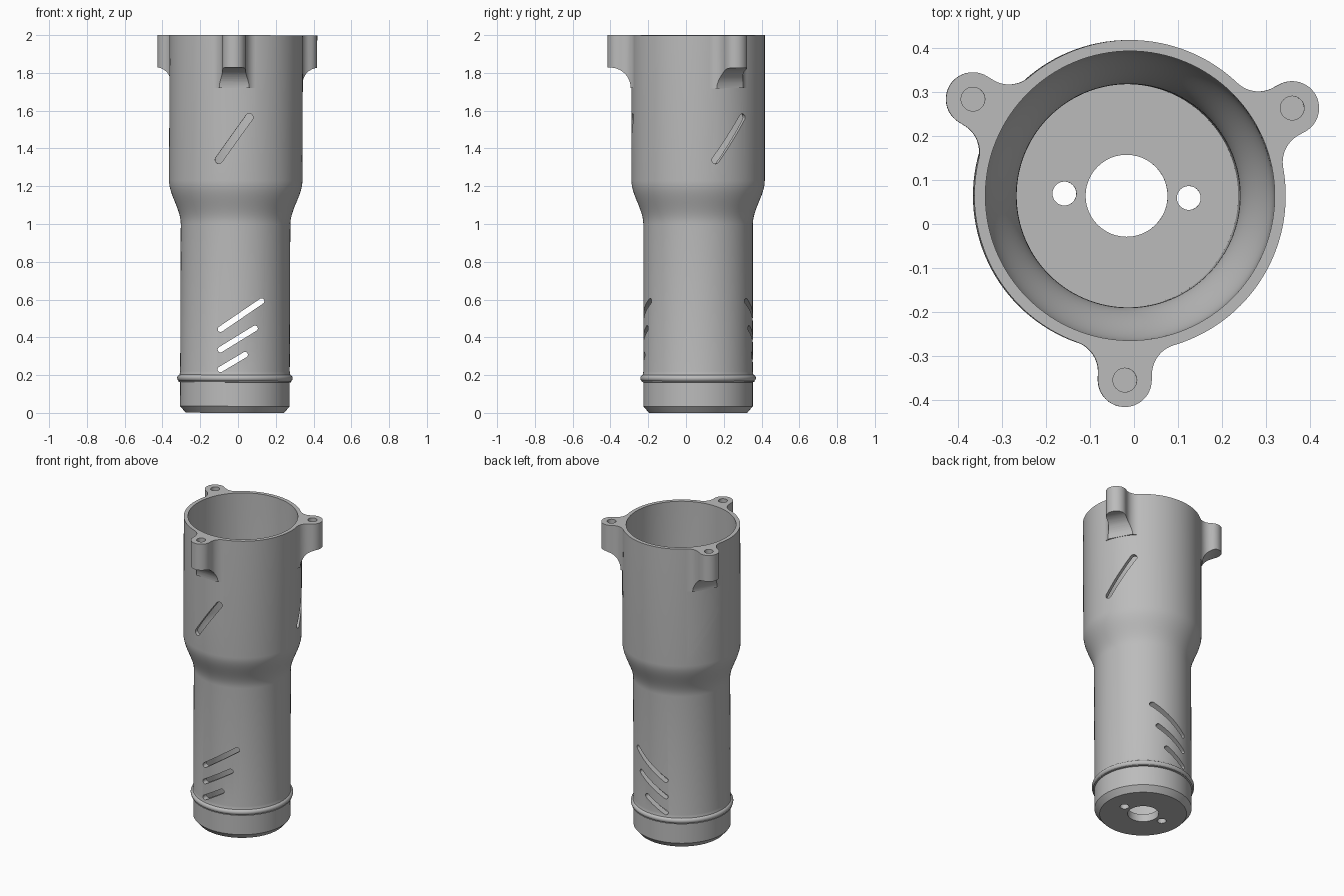
import bpy, bmesh, math
from math import sin, cos, pi, radians
from mathutils import Matrix

if "Cube" in bpy.data.objects:
    bpy.data.objects.remove(bpy.data.objects["Cube"])

SEGMENTS = 128
BODY_R, NECK_R = 0.353, 0.29
BORE_R, NECK_BORE_R = 0.328, 0.253
LUG_ANGLES = [radians(28.4 + 120 * i) for i in range(3)]
UPRIGHT = Matrix.Rotation(pi / 2, 4, 'X')   # stands a flat outline up, facing the front

grey = bpy.data.materials.new("plain grey")
grey.use_nodes = True
grey.diffuse_color = (0.5, 0.5, 0.5, 1)
grey.node_tree.nodes["Principled BSDF"].inputs["Base Color"].default_value = (0.5, 0.5, 0.5, 1)


def finish(name, bm):
    bmesh.ops.recalc_face_normals(bm, faces=bm.faces)
    mesh = bpy.data.meshes.new(name)
    bm.to_mesh(mesh)
    bm.free()
    mesh.materials.append(grey)
    obj = bpy.data.objects.new(name, mesh)
    bpy.context.collection.objects.link(obj)
    return obj


def arc(cx, cy, r, start, end, steps=14):
    return [(cx + r * cos(start + (end - start) * i / steps),
             cy + r * sin(start + (end - start) * i / steps)) for i in range(steps + 1)]


def lathe(name, profile):
    """Closed solid turned about z from (radius, z) points."""
    bm = bmesh.new()
    rings = [[bm.verts.new((r * cos(2 * pi * i / SEGMENTS), r * sin(2 * pi * i / SEGMENTS), z))
              for i in range(SEGMENTS)] for r, z in profile]
    for a, b in zip(rings, rings[1:]):
        for i in range(SEGMENTS):
            j = (i + 1) % SEGMENTS
            bm.faces.new((a[i], a[j], b[j], b[i]))
    bm.faces.new(rings[0])
    bm.faces.new(rings[-1])
    return finish(name, bm)


def prism(name, outline, low, high, matrix=Matrix()):
    bm = bmesh.new()
    face = bm.faces.new([bm.verts.new((x, y, low)) for x, y in outline])
    new = bmesh.ops.extrude_face_region(bm, geom=[face])["geom"]
    bmesh.ops.translate(bm, vec=(0, 0, high - low),
                        verts=[v for v in new if isinstance(v, bmesh.types.BMVert)])
    bm.transform(matrix)
    return finish(name, bm)


def combine(target, tool, operation):
    bpy.context.view_layer.objects.active = target
    mod = target.modifiers.new("combine", 'BOOLEAN')
    mod.operation, mod.solver, mod.object = operation, 'EXACT', tool
    bpy.ops.object.modifier_apply(modifier=mod.name)
    bpy.data.objects.remove(tool)


def slot(x1, z1, x2, z2, width):
    a = math.atan2(z2 - z1, x2 - x1)
    return (arc(x2, z2, width / 2, a - pi / 2, a + pi / 2)
            + arc(x1, z1, width / 2, a + pi / 2, a + 3 * pi / 2))


def shoulder(low_r, high_r, steps=14):
    """S-shaped change of radius between the neck and the wide body."""
    return [(low_r + (high_r - low_r) * (t * t * (3 - 2 * t)), 1.0 + 0.23 * t)
            for t in (i / steps for i in range(steps + 1))]


# Turned outer body with foot chamfer and raised bead
body = lathe("tube_body", [(0.26, 0), (NECK_R, 0.035), (NECK_R, 0.162), (0.3, 0.164)]
             + arc(0.288, 0.184, 0.018, -pi / 3, pi / 2 - 0.3, 10)
             + [(0.291, 0.212), (NECK_R, 0.22)]
             + shoulder(NECK_R, BODY_R) + [(BODY_R, 2)])

# Screw lugs: filleted plan outline clipped by a curved underside
fillet, half, reach = 0.07, 0.061, 0.418
fx = math.sqrt((BODY_R + fillet) ** 2 - (half + fillet) ** 2)
contact = pi + math.atan2(half + fillet, fx)
side = arc(fx, half + fillet, fillet, contact, 3 * pi / 2)
plan = ([(0.3, 0.09)] + side + arc(reach, 0, half, pi / 2, -pi / 2, 24)
        + [(x, -y) for x, y in reversed(side)] + [(0.3, -0.09)])
under = ([(0.25, 2.0), (0.25, 1.72)] + arc(0.463, 1.72, 0.108, pi, pi / 2)
         + [(0.55, 1.828), (0.55, 2.0)])
for angle in LUG_ANGLES:
    turn = Matrix.Rotation(angle, 4, 'Z')
    lug = prism("lug", plan, 1.6, 2.0, turn)
    combine(lug, prism("lug_clip", under, -0.3, 0.3, turn @ UPRIGHT), 'INTERSECT')
    combine(body, lug, 'UNION')

# Bore and floor
combine(body, lathe("bore", [(NECK_BORE_R, 0.05)] + shoulder(NECK_BORE_R, BORE_R)
                    + [(BORE_R, 2.1)]), 'DIFFERENCE')

# Floor holes
for x, y, r in ((0, 0, 0.093), (-0.141, 0.005, 0.027), (0.141, -0.005, 0.027)):
    hole = prism("floor_hole", arc(x, y, r, 0, 2 * pi, 48)[:-1], -0.1, 0.15)
    combine(body, hole, 'DIFFERENCE')

# Blind screw holes and slanted slots in the wide body
for angle in LUG_ANGLES:
    screw = arc(reach * cos(angle), reach * sin(angle), 0.027, 0, 2 * pi, 32)[:-1]
    combine(body, prism("screw_hole", screw, 1.88, 2.1), 'DIFFERENCE')
    turn = Matrix.Rotation(angle + pi / 2, 4, 'Z')
    combine(body, prism("wide_slot", slot(-0.08, 1.34, 0.08, 1.565, 0.04),
                        0.2, 0.45, turn @ UPRIGHT), 'DIFFERENCE')

# Three slanted slots running straight through the neck, front to back
for z1, x2, z2 in ((0.443, 0.139, 0.592), (0.335, 0.105, 0.448), (0.23, 0.053, 0.308)):
    combine(body, prism("neck_slot", slot(-0.077, z1, x2, z2, 0.03),
                        -0.5, 0.5, UPRIGHT), 'DIFFERENCE')

# Placement with a very slight lean
body.location = (-0.017, 0.064, 0)
body.rotation_euler = (0, 0.004, 0)
bpy.ops.object.select_all(action='DESELECT')
body.select_set(True)
bpy.context.view_layer.objects.active = body
bpy.ops.object.shade_smooth_by_angle(angle=radians(30))
